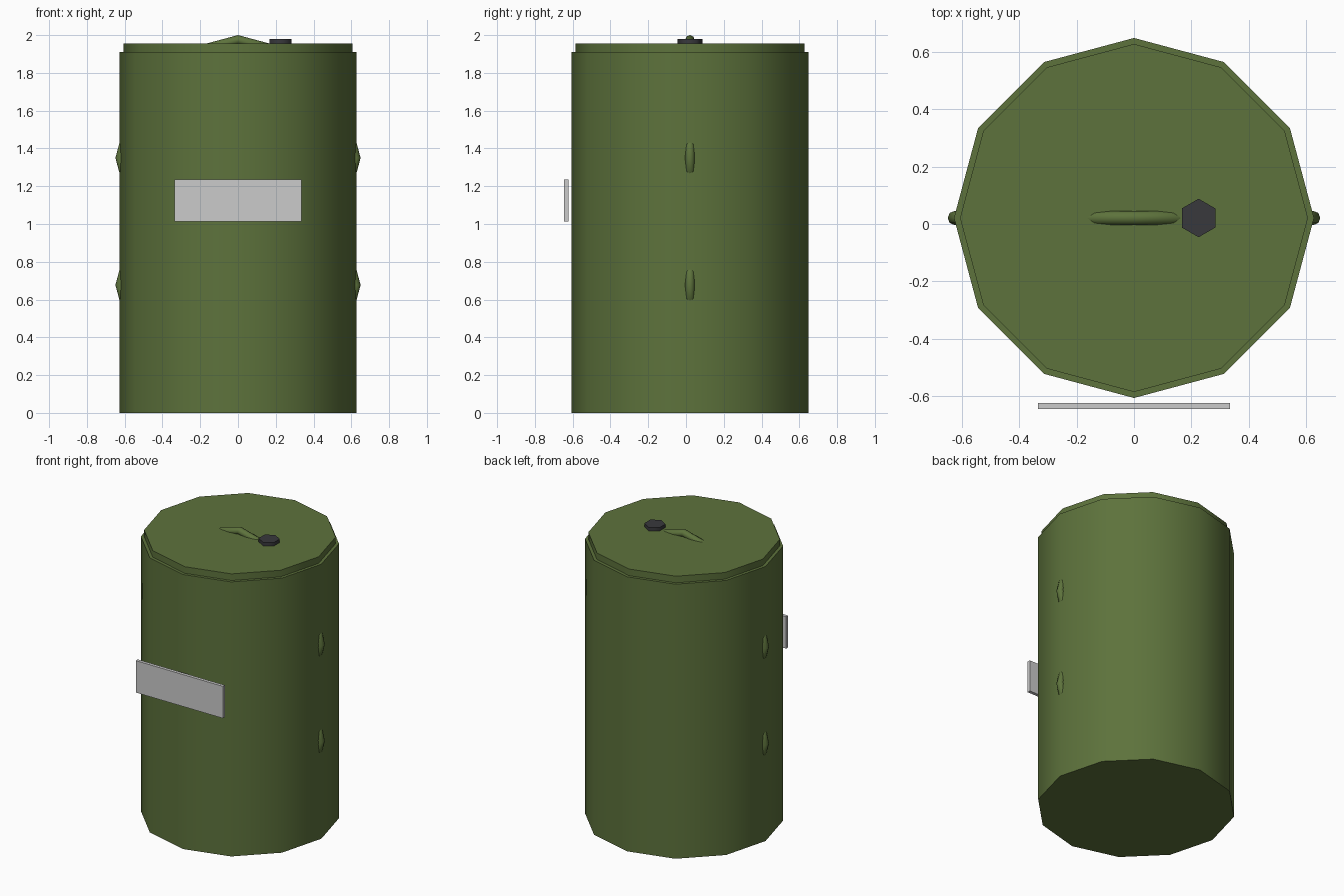
import bpy
from math import radians

if "Cube" in bpy.data.objects:
    bpy.data.objects.remove(bpy.data.objects["Cube"])

CY = 0.021  # barrel axis sits slightly behind the origin


def material(name, rgb):
    m = bpy.data.materials.new(name)
    m.diffuse_color = (*rgb, 1)
    m.use_nodes = True
    m.node_tree.nodes["Principled BSDF"].inputs["Base Color"].default_value = m.diffuse_color
    return m


green = material("olive_paint", (0.11, 0.17, 0.045))
dark = material("dark_cap", (0.04, 0.04, 0.045))


def finish(name, mat=None, angle=40):
    ob = bpy.context.object
    ob.name = name
    if mat:
        ob.data.materials.append(mat)
    bpy.ops.object.shade_smooth_by_angle(angle=radians(angle))
    return ob


def drum(name, sides, r, z0, z1, mat, x=0.0, angle=40):
    # Blender cylinders start with a vertex on +y
    bpy.ops.mesh.primitive_cylinder_add(vertices=sides, radius=r, depth=z1 - z0,
                                        location=(x, CY, (z0 + z1) / 2))
    return finish(name, mat, angle)


def ring(name, major, minor, loc):
    # upright ring lying in the xz plane, mostly sunk into the drum
    bpy.ops.mesh.primitive_torus_add(major_segments=12, minor_segments=8,
                                     major_radius=major, minor_radius=minor,
                                     location=loc, rotation=(radians(90), 0, 0))
    return finish(name, green, 50)


# Barrel body, inset lid and filler cap
drum("barrel_body", 12, 0.627, 0.0, 1.91, green)
drum("barrel_lid", 12, 0.606, 1.90, 1.956, green)
drum("filler_cap", 6, 0.067, 1.945, 1.98, dark, x=0.225, angle=65)

# Carry handle on the lid
ring("lid_handle", 0.30, 0.025, (0, CY, 2.0 - 0.325))

# Two grip rings on each side
for side, sx in (("left", -1), ("right", 1)):
    for level, z in (("lower", 0.677), ("upper", 1.35)):
        ring(f"{side}_{level}_grip", 0.15, 0.025, (sx * (0.649 - 0.175), CY, z))

# Blank plate on the front
bpy.ops.mesh.primitive_cube_add(size=1, location=(0, -0.634, 1.125))
bpy.context.object.scale = (0.67, 0.022, 0.222)
bpy.context.object.name = "front_plate"
